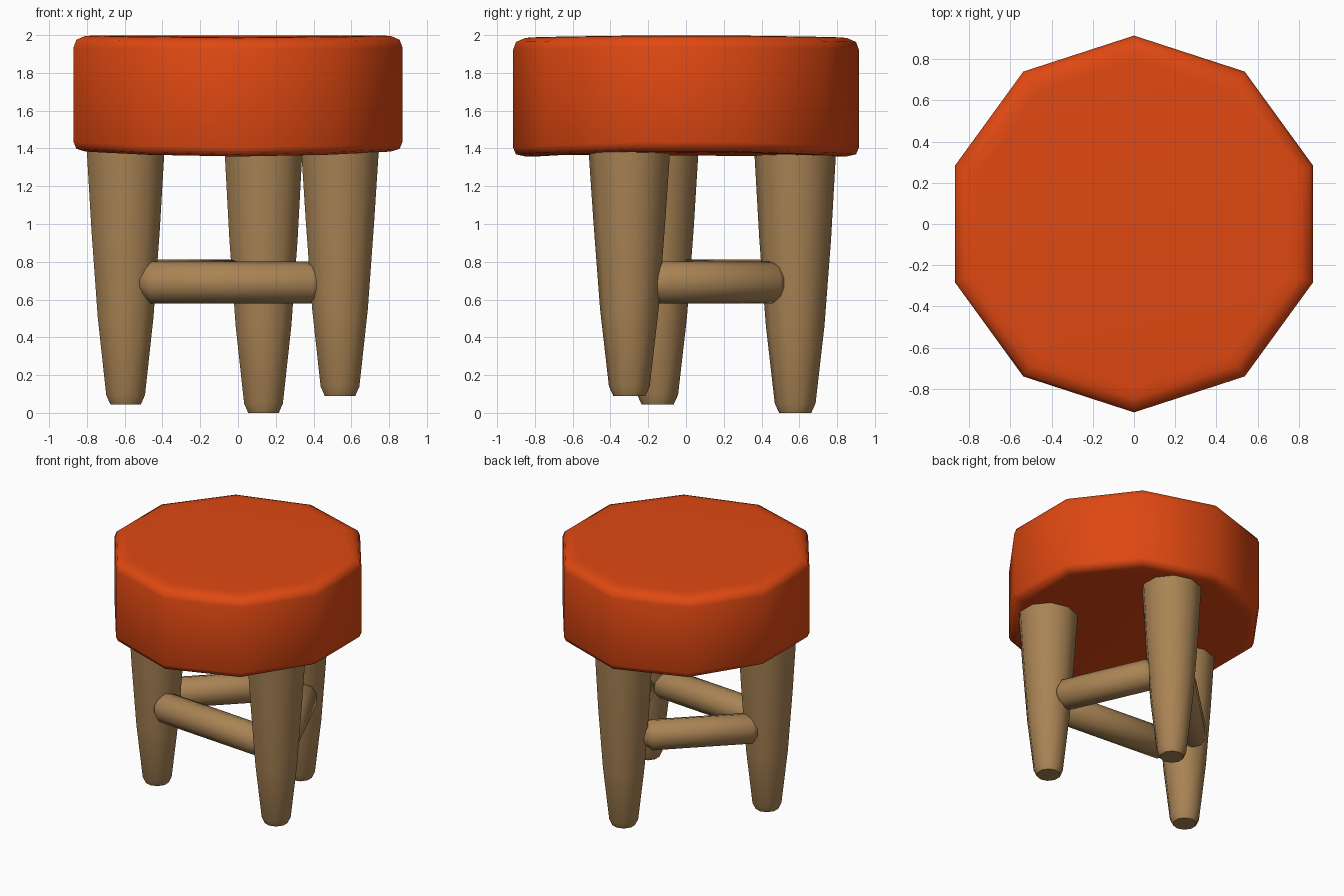
import bpy, bmesh, math
from mathutils import Matrix, Vector

cube = bpy.data.objects.get("Cube")
if cube:
    bpy.data.objects.remove(cube, do_unlink=True)


def material(name, rgb):
    mat = bpy.data.materials.new(name)
    mat.use_nodes = True
    mat.diffuse_color = (*rgb, 1)
    bsdf = mat.node_tree.nodes["Principled BSDF"]
    bsdf.inputs["Base Color"].default_value = (*rgb, 1)
    return mat


def lathe(name, profile, sides, mat, matrix=Matrix(), warp=None):
    """Revolve (radius, height) points around z, cap both ends, then place."""
    bm = bmesh.new()
    rings = []
    for radius, height in profile:
        ring = []
        for i in range(sides):
            a = math.pi / 2 + math.tau * i / sides
            ring.append(bm.verts.new((radius * math.cos(a), radius * math.sin(a), height)))
        rings.append(ring)
    for low, high in zip(rings, rings[1:]):
        for i in range(sides):
            j = (i + 1) % sides
            bm.faces.new((low[i], low[j], high[j], high[i]))
    bm.faces.new(rings[0][::-1])
    bm.faces.new(rings[-1])
    if warp:
        for v in bm.verts:
            v.co.z += warp(v.co)
    bm.transform(matrix)
    bmesh.ops.recalc_face_normals(bm, faces=bm.faces)
    mesh = bpy.data.meshes.new(name)
    bm.to_mesh(mesh)
    bm.free()
    obj = bpy.data.objects.new(name, mesh)
    bpy.context.collection.objects.link(obj)
    mesh.materials.append(mat)
    bpy.ops.object.select_all(action="DESELECT")
    obj.select_set(True)
    bpy.context.view_layer.objects.active = obj
    bpy.ops.object.shade_smooth_by_angle(angle=math.radians(60))
    return obj


orange = material("orange_cushion", (0.74, 0.065, 0.006))
wood = material("light_wood", (0.40, 0.23, 0.09))


# Cushion: rounded ten-sided block, slightly sagging at its front and back
def sag(co):
    lean = co.x ** 2 - co.y ** 2
    return lean * (0.02 if co.z < 1.7 else 0.008)


seat_profile = [(0.79, 1.37), (0.85, 1.372), (0.9, 1.385), (0.915, 1.42),
                (0.915, 1.93), (0.9, 1.97), (0.85, 1.991), (0.79, 1.994)]
lathe("seat_cushion", seat_profile, 10, orange, warp=sag)

# Legs: tapered posts of uneven reach
legs = {"left_leg": (0.54, -0.30, 0.09),
        "right_leg": (-0.595, -0.15, 0.045),
        "back_leg": (0.135, 0.578, 0.0)}
for name, foot in legs.items():
    x, y, z = foot
    leg_profile = [(0.085, 0), (0.108, 0.05), (0.155, 0.46), (0.19, 0.92), (0.22, 1.45 - z)]
    lathe(name, leg_profile, 10, wood, Matrix.Translation(foot))

# Rungs: blunt-ended rods joining the legs
rungs = {"front_rung": ((-0.52, -0.235, 0.69), (0.46, -0.31, 0.69)),
         "left_rung": ((0.53, -0.2, 0.69), (0.215, 0.51, 0.69)),
         "right_rung": ((-0.59, -0.06, 0.7), (0.01, 0.52, 0.7))}
for name, (start, end) in rungs.items():
    start, end = Vector(start), Vector(end)
    axis = end - start
    span = axis.length
    rung_profile = [(0.06, 0), (0.112, 0.06), (0.112, span - 0.06), (0.06, span)]
    place = Matrix.Translation(start) @ axis.to_track_quat("Z", "Y").to_matrix().to_4x4()
    lathe(name, rung_profile, 10, wood, place)
